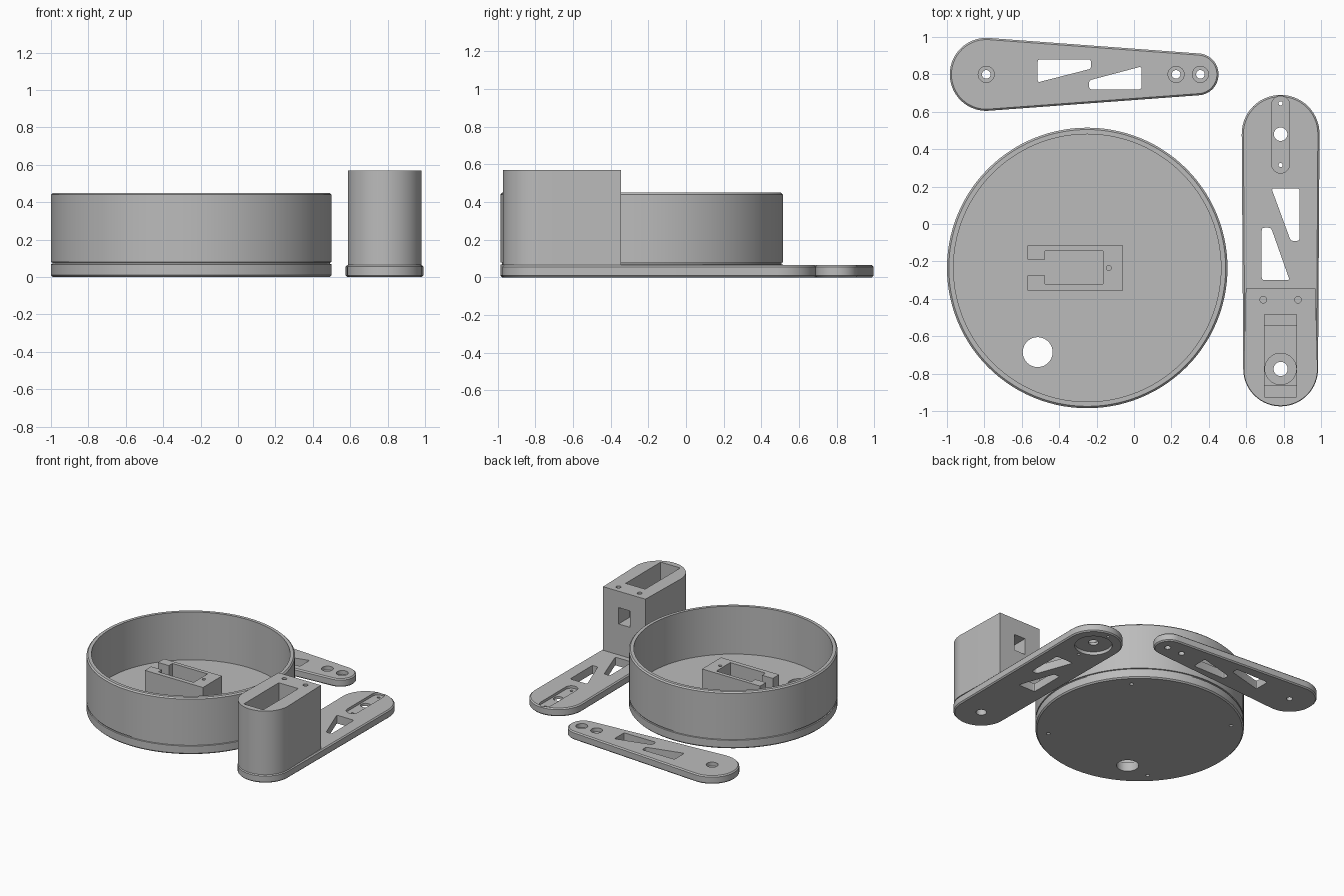
import bpy, bmesh, math
from mathutils import Vector

if "Cube" in bpy.data.objects:
    bpy.data.objects.remove(bpy.data.objects["Cube"])

grey = bpy.data.materials.new("plastic_grey")
grey.diffuse_color = (0.5, 0.5, 0.5, 1)
grey.use_nodes = True
grey.node_tree.nodes["Principled BSDF"].inputs["Base Color"].default_value = grey.diffuse_color


def make(name, bm):
    bmesh.ops.recalc_face_normals(bm, faces=bm.faces)
    me = bpy.data.meshes.new(name)
    bm.to_mesh(me)
    bm.free()
    ob = bpy.data.objects.new(name, me)
    bpy.context.collection.objects.link(ob)
    me.materials.append(grey)
    return ob


def prism(name, pts, z0, z1, chamfer=0):
    """Extrude an outline upward, optionally chamfering its rims."""
    bm = bmesh.new()
    face = bm.faces.new([bm.verts.new((x, y, z0)) for x, y in pts])
    ext = bmesh.ops.extrude_face_region(bm, geom=[face])
    for v in ext["geom"]:
        if isinstance(v, bmesh.types.BMVert):
            v.co.z = z1
    if chamfer:
        rims = [e for e in bm.edges if abs(e.verts[0].co.z - e.verts[1].co.z) < 1e-6]
        bmesh.ops.bevel(bm, geom=rims, offset=chamfer, segments=1, affect='EDGES')
    return make(name, bm)


def arc(cx, cy, r, a0, a1, n):
    return [(cx + r * math.cos(math.radians(a0 + (a1 - a0) * i / n)),
             cy + r * math.sin(math.radians(a0 + (a1 - a0) * i / n))) for i in range(n + 1)]


def circle(cx, cy, r, n=32):
    return arc(cx, cy, r, 0, 360, n)[:-1]


def rect(x0, x1, y0, y1):
    return [(x0, y0), (x1, y0), (x1, y1), (x0, y1)]


def hull(c0, r0, c1, r1, n=28):
    """Outline of two end circles joined by their tangents."""
    d = Vector(c1) - Vector(c0)
    base = math.degrees(math.atan2(d.y, d.x))
    t = math.degrees(math.acos((r0 - r1) / d.length))
    return (arc(*c1, r1, base - t, base + t, n) +
            arc(*c0, r0, base + t, base + 360 - t, n))


def rounded(pts, r=0.014):
    """Round each corner of an outline with a short curve."""
    out = []
    for i, p in enumerate(pts):
        p = Vector(p)
        a = p + (Vector(pts[i - 1]) - p).normalized() * r
        b = p + (Vector(pts[(i + 1) % len(pts)]) - p).normalized() * r
        for k in range(5):
            t = k / 4
            out.append(tuple(a * (1 - t) ** 2 + p * 2 * t * (1 - t) + b * t * t))
    return out


def cut(ob, pts, z0, z1):
    c = prism("cutter", pts, z0, z1)
    c.hide_render = True
    m = ob.modifiers.new("cut", 'BOOLEAN')
    m.operation, m.solver, m.object = 'DIFFERENCE', 'EXACT', c
    bpy.context.view_layer.objects.active = ob
    bpy.ops.object.modifier_apply(modifier=m.name)
    bpy.data.objects.remove(c)


def smooth(ob):
    bpy.ops.object.select_all(action='DESELECT')
    ob.select_set(True)
    bpy.context.view_layer.objects.active = ob
    bpy.ops.object.shade_smooth_by_angle(angle=math.radians(25))


T = 0.065  # arm thickness

# Round pan: turned profile with a groove above the base
BX, BY = -0.25, -0.235
profile = [(0, 0), (0.74, 0), (0.75, 0.01), (0.75, 0.068), (0.742, 0.07), (0.742, 0.078),
           (0.75, 0.08), (0.75, 0.44), (0.74, 0.45), (0.715, 0.45), (0.715, 0.07), (0, 0.07)]
bm = bmesh.new()
vs = [bm.verts.new((BX + r, BY, z)) for r, z in profile]
es = [bm.edges.new(vs[i:i + 2]) for i in range(len(vs) - 1)]
bmesh.ops.spin(bm, geom=vs + es, cent=(BX, BY, 0), axis=(0, 0, 1),
               angle=math.tau, steps=112, use_duplicate=False)
bmesh.ops.remove_doubles(bm, verts=bm.verts, dist=1e-4)
pan = make("round_pan", bm)
cut(pan, circle(-0.515, -0.685, 0.08, 40), -0.1, 0.2)
# Blind screw holes under the pan
for a in (45, 135, 225, 315):
    a = math.radians(a)
    cut(pan, circle(BX + 0.66 * math.cos(a), BY + 0.66 * math.sin(a), 0.014, 16), -0.1, 0.05)
smooth(pan)

# Motor holder on the pan floor, open toward -x
holder = prism("motor_holder", [
    (-0.57, -0.355), (-0.06, -0.355), (-0.06, -0.115), (-0.57, -0.115), (-0.57, -0.19),
    (-0.475, -0.19), (-0.475, -0.145), (-0.165, -0.145), (-0.165, -0.32), (-0.475, -0.32),
    (-0.475, -0.275), (-0.57, -0.275)], 0.07, 0.28)
cut(holder, circle(-0.135, -0.235, 0.013, 16), 0.12, 0.4)
smooth(holder)

# Loose tapered link with counterbored holes and two windows
link = prism("tapered_link", hull((-0.79, 0.8), 0.195, (0.34, 0.8), 0.112), 0, T, 0.009)
for x in (-0.79, 0.225, 0.355):
    cut(link, circle(x, 0.8, 0.043), 0.035, 0.2)
    cut(link, circle(x, 0.8, 0.023), -0.1, 0.2)
for window in ([(-0.515, 0.88), (-0.23, 0.88), (-0.23, 0.83), (-0.515, 0.757)],
               [(0.04, 0.72), (-0.24, 0.72), (-0.24, 0.768), (0.04, 0.842)]):
    cut(link, rounded(window), -0.1, 0.2)
smooth(link)

# Long arm plate
CX = 0.784
arm = prism("arm_plate", hull((CX, 0.482), 0.208, (CX, -0.775), 0.2), 0, T, 0.009)
for window in ([(0.735, 0.19), (0.885, 0.19), (0.885, -0.09), (0.838, -0.09)],
               [(0.683, -0.02), (0.733, -0.02), (0.832, -0.3), (0.683, -0.3)]):
    cut(arm, rounded(window), -0.1, 0.2)
cut(arm, hull((CX, 0.32), 0.048, (CX, 0.637), 0.048, 16), 0.045, 0.2)  # horn slot
cut(arm, circle(CX, 0.48, 0.135, 48), -0.1, 0.025)                     # recess below
cut(arm, circle(CX, 0.48, 0.036), -0.1, 0.2)
for y in (0.315, 0.645):
    cut(arm, circle(CX, y, 0.011, 16), -0.1, 0.2)
cut(arm, circle(CX, -0.775, 0.038), -0.1, 0.2)
smooth(arm)

# Tower with stepped motor pocket
tower = prism("motor_tower", arc(CX, -0.775, 0.197, 180, 360, 40) +
              [(CX + 0.186, -0.345), (CX - 0.186, -0.345)], T, 0.57)
cut(tower, rect(CX - 0.086, CX + 0.086, -0.925, -0.485), 0.27, 0.7)
cut(tower, rect(CX - 0.086, CX + 0.086, -0.86, -0.545), 0.14, 0.7)
cut(tower, circle(CX, -0.775, 0.084), 0.1, 0.2)
cut(tower, circle(CX, -0.775, 0.038), 0, 0.2)
cut(tower, rect(CX - 0.05, CX + 0.05, -0.52, -0.3), 0.31, 0.44)        # cable window
for dx in (-0.093, 0.093):
    cut(tower, circle(CX + dx, -0.405, 0.018, 20), 0.4, 0.7)
smooth(tower)
